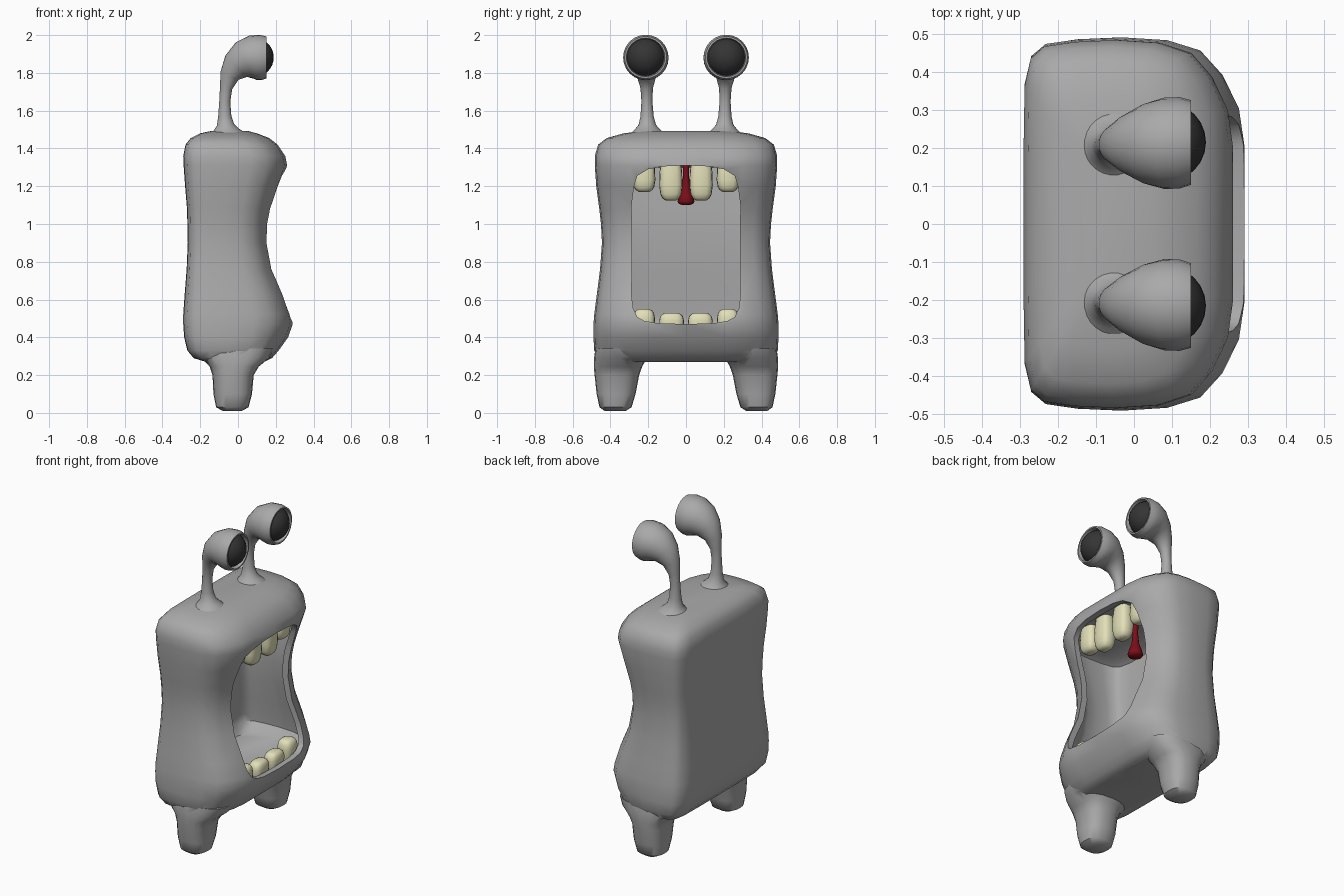
import bpy, bmesh, math
from mathutils import Vector

if "Cube" in bpy.data.objects:
    bpy.data.objects.remove(bpy.data.objects["Cube"])


def material(name, rgb):
    m = bpy.data.materials.new(name)
    m.diffuse_color = (*rgb, 1)
    m.use_nodes = True
    m.node_tree.nodes["Principled BSDF"].inputs["Base Color"].default_value = m.diffuse_color
    return m


SKIN = material("grey skin", (0.40, 0.40, 0.40))
IVORY = material("ivory", (0.76, 0.74, 0.48))
RED = material("dark red", (0.20, 0.004, 0.01))
BLACK = material("eye black", (0.035, 0.035, 0.035))


def loft(name, rings, mat, angle=50):
    """Skin a list of closed rings and cap both ends."""
    bm = bmesh.new()
    rows = [[bm.verts.new(p) for p in r] for r in rings]
    n = len(rows[0])
    for a, b in zip(rows, rows[1:]):
        for i in range(n):
            j = (i + 1) % n
            bm.faces.new((a[i], a[j], b[j], b[i]))
    bm.faces.new(rows[0][::-1])
    bm.faces.new(rows[-1])
    bmesh.ops.recalc_face_normals(bm, faces=bm.faces[:])
    me = bpy.data.meshes.new(name)
    bm.to_mesh(me)
    bm.free()
    me.materials.append(mat)
    ob = bpy.data.objects.new(name, me)
    bpy.context.collection.objects.link(ob)
    smooth(ob, angle)
    return ob


def smooth(ob, angle):
    bpy.ops.object.select_all(action='DESELECT')
    bpy.context.view_layer.objects.active = ob
    ob.select_set(True)
    bpy.ops.object.shade_smooth_by_angle(angle=math.radians(angle))


def boolean(ob, other, op):
    """Apply a boolean and discard the helper."""
    mod = ob.modifiers.new(op, 'BOOLEAN')
    mod.operation, mod.object, mod.solver = op, other, 'EXACT'
    bpy.context.view_layer.objects.active = ob
    bpy.ops.object.modifier_apply(modifier=mod.name)
    bpy.data.objects.remove(other)


def oval(cx, cy, z, rx, ry, n=20, power=0.8):
    """Horizontal squarish oval."""
    pts = []
    for i in range(n):
        a = 2 * math.pi * i / n
        c, s = math.cos(a), math.sin(a)
        pts.append((cx + rx * math.copysign(abs(c) ** power, c),
                    cy + ry * math.copysign(abs(s) ** power, s), z))
    return pts


# Body cross-section: depth fraction (back to front), width fraction
HALF = [(0, 0), (0, .4), (.005, .75), (.035, .9), (.1, .965), (.25, .99), (.45, 1),
        (.65, .985), (.8, .93), (.9, .8), (.975, .62), (1, .42), (1, 0)]
SECTION = HALF + [(u, -v) for u, v in HALF[-2:0:-1]]


def body_ring(z, xb, xf, hy):
    return [(xb + u * (xf - xb), v * hy, z) for u, v in SECTION]


# z, back, front, half width
BODY = [(.27, -.17, .14, .42), (.29, -.235, .18, .465), (.33, -.268, .215, .486),
        (.40, -.285, .265, .49), (.47, -.29, .29, .49), (.52, -.29, .282, .486),
        (.62, -.283, .25, .473), (.76, -.272, .19, .455), (.9, -.266, .165, .445),
        (1.0, -.268, .168, .45), (1.08, -.27, .182, .459), (1.2, -.28, .22, .475),
        (1.31, -.288, .26, .483), (1.36, -.29, .25, .483), (1.42, -.278, .21, .465),
        (1.455, -.25, .165, .42), (1.48, -.2, .1, .33), (1.493, -.14, .05, .22)]
body = loft("body", [body_ring(*r) for r in BODY], SKIN)

# Legs, joined to the body
LEG = [(.01, -.03, .375, .05, .055), (.03, -.03, .373, .086, .085),
       (.1, -.028, .37, .102, .103), (.2, -.026, .366, .109, .118),
       (.245, -.02, .36, .13, .128), (.29, -.015, .347, .18, .14),
       (.34, -.01, .34, .2, .14)]
for side in (-1, 1):
    leg = loft("leg", [oval(cx, side * cy, z, rx, ry) for z, cx, cy, rx, ry in LEG], SKIN)
    boolean(body, leg, 'UNION')

# Hollow inside
WALL = .035
inner = [(z, xb + WALL, xf - WALL, hy - WALL) for z, xb, xf, hy in BODY if .39 < z < 1.32]
z, xb, xf, hy = inner[0]
inner[0] = (.42, xb + .03, xf - .03, hy - .05)
z, xb, xf, hy = inner[-1]
inner[-1] = (1.30, xb, xf, hy)
inner.append((1.33, xb + .04, xf - .02, hy - .05))
boolean(body, loft("hollow", [body_ring(*r) for r in inner], SKIN), 'DIFFERENCE')

# Mouth opening
EDGE = [(0, .47), (.15, .475), (.22, .487), (.258, .508), (.28, .555), (.288, .62), (.285, .9),
        (.288, 1.1), (.275, 1.2), (.258, 1.255), (.2, 1.29), (.12, 1.305), (0, 1.31)]
outline = EDGE + [(-y, z) for y, z in EDGE[-2:0:-1]]
opening = loft("opening", [[(x, y, z) for y, z in outline] for x in (.06, .5)], SKIN)
boolean(body, opening, 'DIFFERENCE')
smooth(body, 45)


# Teeth: root height, tip height, half depth, half width
def tooth(name, x, y, root, tip, rx, ry):
    steps = [(0, .8), (.3, .95), (.65, 1), (.85, .9), (.95, .72), (1, .45)]
    loft(name, [oval(x, y, root + (tip - root) * t, rx * s, ry * s, 16, .7)
                for t, s in steps], IVORY)


for side in (-1, 1):
    tooth("upper_front_tooth", .15, side * .08, 1.35, 1.125, .05, .062)
    tooth("upper_side_tooth", .14, side * .222, 1.35, 1.17, .05, .06)
    tooth("lower_front_tooth", .2, side * .076, .41, .53, .045, .066)
    tooth("lower_side_tooth", .19, side * .222, .41, .55, .05, .058)

# Uvula hanging from the roof of the mouth
DROP = [(1.34, .018), (1.25, .016), (1.19, .022), (1.15, .036), (1.12, .045),
        (1.108, .04), (1.1, .02)]
loft("uvula", [oval(-.01, 0, z, r, r, 16, 1) for z, r in DROP], RED)

# Eye stalks swelling into hollow hoods: x, z, radius
STALK = [(-.06, 1.465, .11), (-.063, 1.497, .07), (-.066, 1.525, .046), (-.07, 1.57, .035),
         (-.07, 1.65, .029), (-.063, 1.72, .033), (-.045, 1.785, .052), (-.01, 1.835, .08),
         (.035, 1.866, .107), (.08, 1.879, .12), (.12, 1.882, .12), (.15, 1.882, .111)]


def stalk_rings(side, n=24):
    rings = []
    for i, (x, z, r) in enumerate(STALK):
        a, b = STALK[max(i - 1, 0)], STALK[min(i + 1, len(STALK) - 1)]
        t = Vector((b[0] - a[0], 0, b[1] - a[1])).normalized()
        across = Vector((0, 1, 0))
        normal = t.cross(across)
        centre = Vector((x, side * (.203 + .012 * i / len(STALK)), z))
        rings.append([centre + r * (math.cos(k) * across + math.sin(k) * normal)
                      for k in (2 * math.pi * j / n for j in range(n))])
    # inner lip of the hood
    c = sum(rings[-1], Vector()) / n
    for shrink, back in ((.92, 0), (.85, .05)):
        rings.append([c + (p - c) * shrink - Vector((back, 0, 0)) for p in rings[len(STALK) - 1]])
    return rings


for side in (-1, 1):
    loft("eye_stalk", stalk_rings(side), SKIN, 60)
    bpy.ops.mesh.primitive_uv_sphere_add(segments=24, ring_count=16, radius=.104,
                                         location=(.085, side * .215, 1.882))
    eye = bpy.context.object
    eye.name = "eyeball"
    eye.data.materials.append(BLACK)
    smooth(eye, 60)
